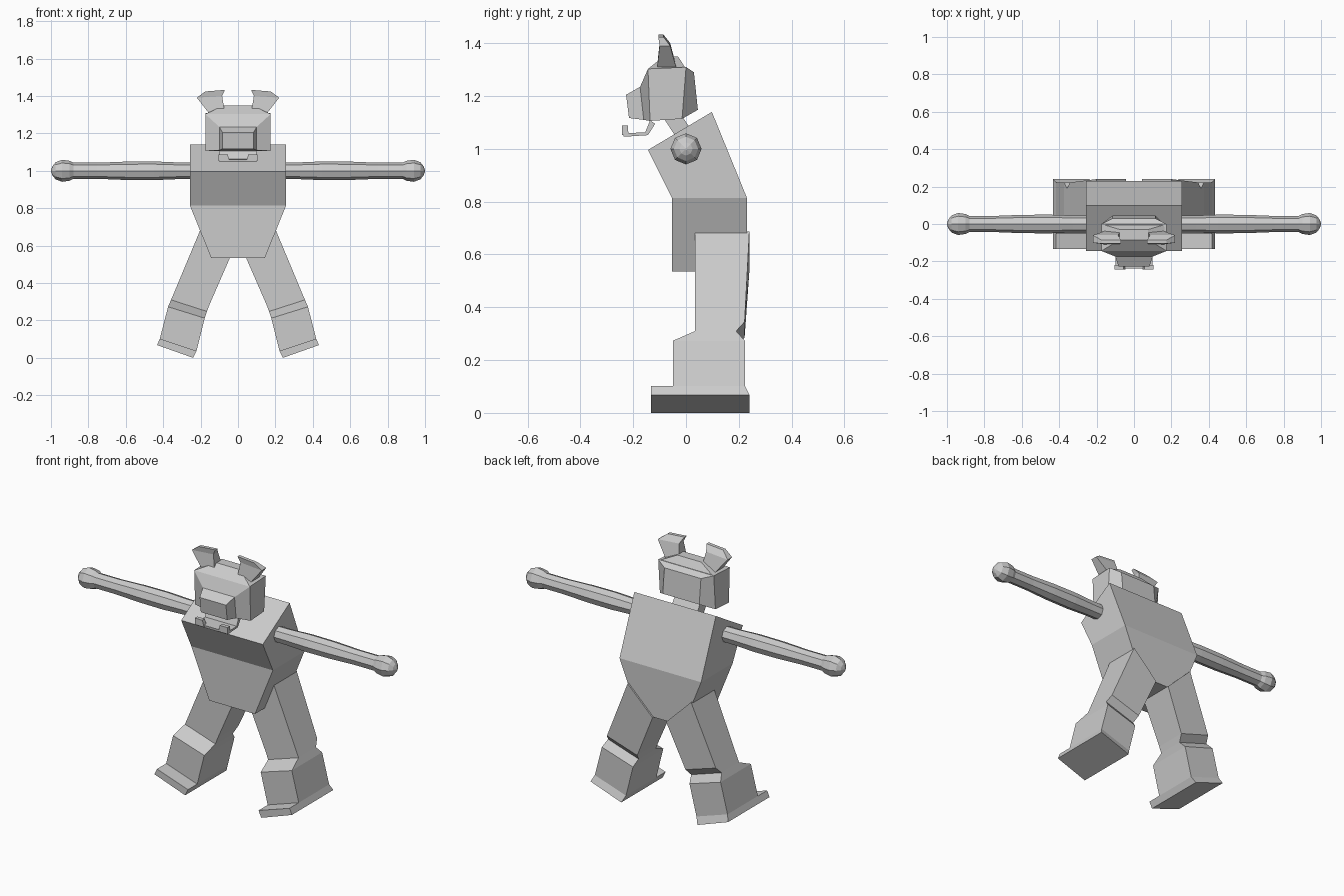
import bpy, bmesh, math

cube = bpy.data.objects.get("Cube")
if cube:
    bpy.data.objects.remove(cube)

grey = bpy.data.materials.new("plain grey")
grey.use_nodes = True
grey.diffuse_color = (0.6, 0.6, 0.6, 1)
grey.node_tree.nodes["Principled BSDF"].inputs["Base Color"].default_value = (0.6, 0.6, 0.6, 1)


def loft(name, rings):
    """Skin a closed solid through a list of equally sized point rings."""
    bm = bmesh.new()
    rows = [[bm.verts.new(p) for p in ring] for ring in rings]
    n = len(rows[0])
    for a, b in zip(rows, rows[1:]):
        for i in range(n):
            j = (i + 1) % n
            bm.faces.new((a[i], a[j], b[j], b[i]))
    bm.faces.new(rows[0][::-1])
    bm.faces.new(rows[-1])
    bmesh.ops.remove_doubles(bm, verts=bm.verts, dist=0.0005)
    bmesh.ops.dissolve_degenerate(bm, edges=bm.edges, dist=0.0005)
    bmesh.ops.recalc_face_normals(bm, faces=bm.faces)
    mesh = bpy.data.meshes.new(name)
    bm.to_mesh(mesh)
    bm.free()
    mesh.materials.append(grey)
    obj = bpy.data.objects.new(name, mesh)
    bpy.context.collection.objects.link(obj)
    return obj


def flat(x0, x1, y0, y1, z):
    """Horizontal rectangle."""
    return [(x0, y0, z), (x1, y0, z), (x1, y1, z), (x0, y1, z)]


def upright(w, y0, z0, y1, z1):
    """Rectangle across x from a lower to an upper (y, z) point."""
    return [(-w, y0, z0), (w, y0, z0), (w, y1, z1), (-w, y1, z1)]


# Torso: tapered hips, then a chest leaning forward
chest_top = [(-.257, -.144, .996), (.257, -.144, .996), (.257, .098, 1.14), (-.257, .098, 1.14)]
loft("torso", [flat(-.144, .144, -.053, .231, .535),
               flat(-.257, .257, -.053, .231, .814), chest_top])

# Neck
loft("neck", [flat(-.08, .08, -.035, .04, 1.04), flat(-.08, .08, -.09, -.015, 1.125)])

# Head: sections from the muzzle to the back of the skull
loft("head", [upright(.083, -.216, 1.117, -.227, 1.205),
              upright(.100, -.160, 1.110, -.174, 1.235),
              upright(.175, -.136, 1.106, -.144, 1.303),
              upright(.175, -.015, 1.114, .000, 1.310),
              upright(.115, .045, 1.148, .030, 1.290)])
loft("crown", [flat(-.175, .175, -.144, 0, 1.303), flat(-.075, .075, -.085, -.03, 1.35)])

# Lower jaw: a bent plate hanging under the muzzle
jaw = [(-.136, 1.108), (-.155, 1.062), (-.238, 1.060), (-.236, 1.046), (-.144, 1.052), (-.117, 1.095)]
loft("jaw", [[(x, y, z) for y, z in jaw] for x in (-.1, .1)])

# Leg levels: outer (x, z), inner (x, z), front y, back y
leg = [((.200, .688), (.043, .535), .034, .240),
       ((.343, .345), (.152, .285), .034, .222),
       ((.358, .310), (.166, .248), .034, .190),
       ((.374, .273), (.178, .212), -.050, .223),
       ((.418, .102), (.222, .037), -.050, .223),
       ((.418, .102), (.222, .037), -.133, .223),
       ((.433, .068), (.240, .000), -.133, .240)]

# Arm profile along x: (x, radius), ending in a round fist
arm = [(.24, .044), (.33, .045), (.45, .050), (.60, .049), (.75, .043), (.88, .043),
       (.90, .053), (.94, .059), (.975, .046), (.992, .025), (1.0, .004)]

for side, s in (("left", 1), ("right", -1)):
    loft(side + "_leg", [[(s * o[0], f, o[1]), (s * i[0], f, i[1]),
                          (s * i[0], b, i[1]), (s * o[0], b, o[1])] for o, i, f, b in leg])
    loft(side + "_arm", [[(s * x, r * math.cos(k * math.pi / 4), 1 + r * math.sin(k * math.pi / 4))
                          for k in range(8)] for x, r in arm])
    # Flared ear with a forward-leaning tip
    ear = [flat(.070, .150, -.110, -.035, 1.305), flat(.085, .220, -.100, -.060, 1.400),
           flat(.070, .175, -.105, -.085, 1.430)]
    # The outer corner of the ear sits a little lower than the inner one
    loft(side + "_ear", [[(s * x, y, z - .08 * (x - .1)) for x, y, z in ring] for ring in ear])
    # Small lower tusk
    loft(side + "_tusk", [flat(s * .045, s * .103, -.242, -.218, 1.052),
                          flat(s * .055, s * .103, -.242, -.220, 1.088)])
